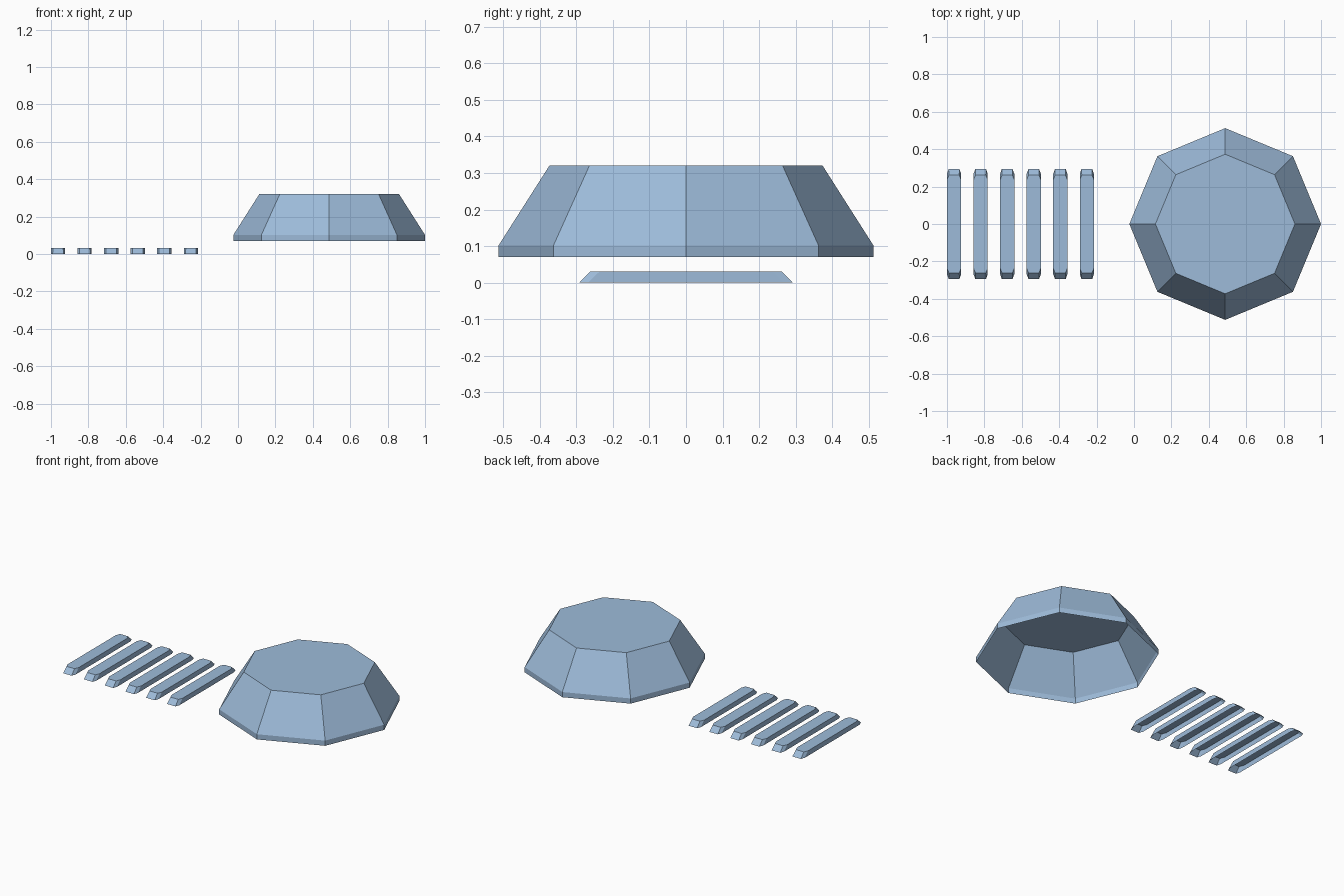
import bpy, bmesh, math

if "Cube" in bpy.data.objects:
    bpy.data.objects.remove(bpy.data.objects["Cube"])

blue = bpy.data.materials.new("soft blue")
blue.diffuse_color = (0.34, 0.50, 0.70, 1)
blue.use_nodes = True
blue.node_tree.nodes["Principled BSDF"].inputs["Base Color"].default_value = blue.diffuse_color


def open_shell(name, rings, location):
    """Skin matching rings from bottom to top, cap the top, leave the underside open."""
    bm = bmesh.new()
    loops = [[bm.verts.new(p) for p in ring] for ring in rings]
    n = len(loops[0])
    for low, high in zip(loops, loops[1:]):
        for i in range(n):
            j = (i + 1) % n
            bm.faces.new((low[i], low[j], high[j], high[i]))
    bm.faces.new(loops[-1])
    mesh = bpy.data.meshes.new(name)
    bm.to_mesh(mesh)
    bm.free()
    mesh.materials.append(blue)
    obj = bpy.data.objects.new(name, mesh)
    obj.location = location
    bpy.context.collection.objects.link(obj)
    return obj


def octagon(radius, z):
    return [(radius * math.cos(i * math.pi / 4), radius * math.sin(i * math.pi / 4), z)
            for i in range(8)]


def bar_ring(side, shoulder, tip, end, z):
    """Long bar outline with clipped corners, counter-clockwise."""
    return [(side, -shoulder, z), (side, shoulder, z), (tip, end, z), (-tip, end, z),
            (-side, shoulder, z), (-side, -shoulder, z), (-tip, -end, z), (tip, -end, z)]


# Eight-sided dome with a short upright rim, hollow below
open_shell("dome", [octagon(0.5125, 0.07), octagon(0.5125, 0.102), octagon(0.373, 0.321)],
           (0.4875, 0, 0))

# Row of six slats with sloping ends
for k in range(6):
    open_shell(f"slat_{k + 1}",
               [bar_ring(0.038, 0.268, 0.029, 0.293, 0), bar_ring(0.038, 0.236, 0.027, 0.262, 0.031)],
               (-0.962 + 0.142 * k, 0, 0))
